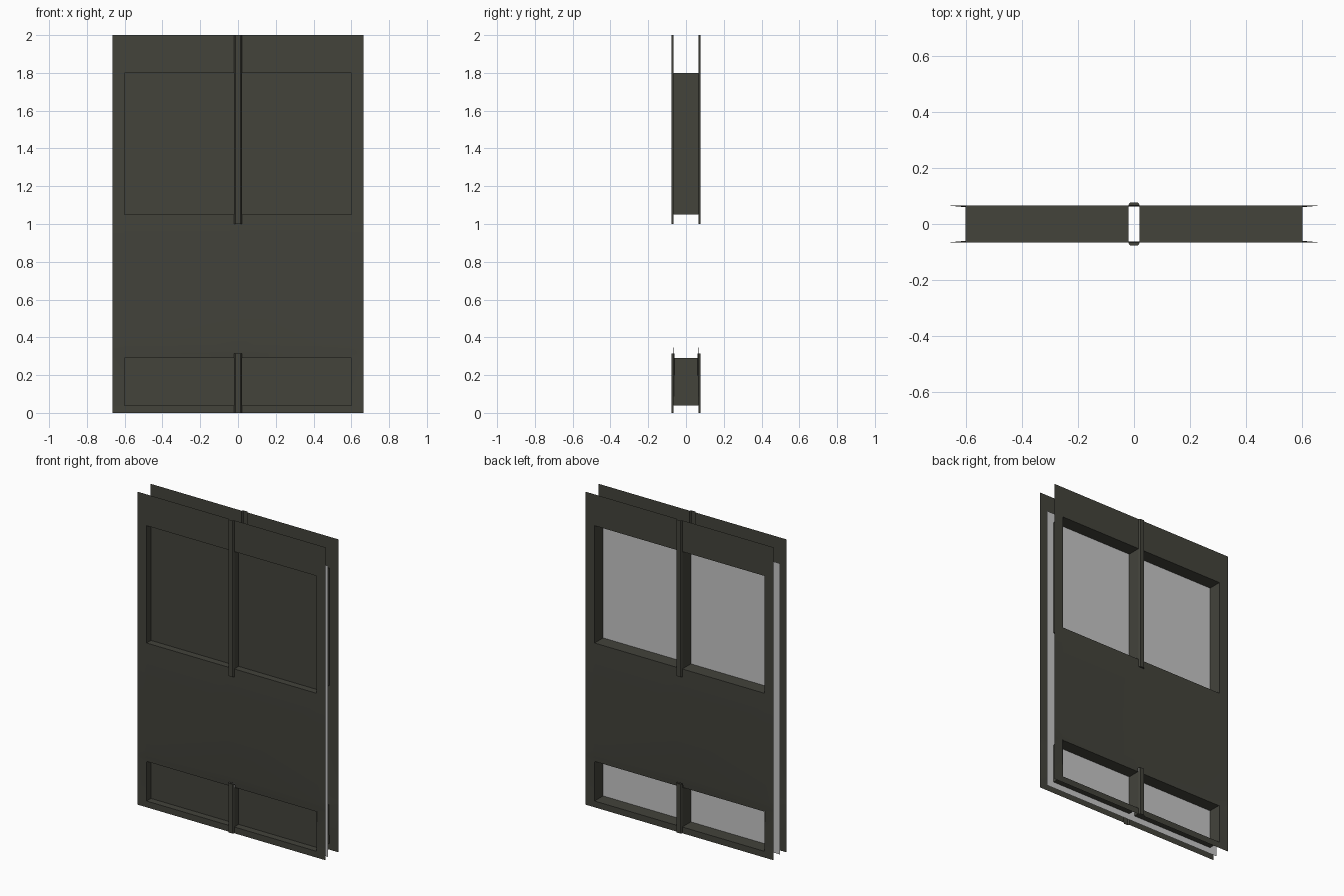
import bpy, bmesh

if "Cube" in bpy.data.objects:
    bpy.data.objects.remove(bpy.data.objects["Cube"])

W, D = 0.665, 0.066              # half width, half depth between skins
OX, MX = 0.60, 0.02              # opening outer edge, centre post half width
OPENINGS = [(0.04, 0.29), (1.05, 1.80)]
TRIMS = [(0.0, 0.315), (1.0, 2.0)]
PANE_Y = -0.02


def material(name, rgb):
    m = bpy.data.materials.new(name)
    m.diffuse_color = (*rgb, 1)
    m.use_nodes = True
    m.node_tree.nodes["Principled BSDF"].inputs["Base Color"].default_value = m.diffuse_color
    return m


DARK = material("dark olive grey", (0.056, 0.056, 0.044))
GREY = material("light grey", (0.57, 0.57, 0.57))


def finish(name, bm, mat, smooth=False):
    bmesh.ops.remove_doubles(bm, verts=bm.verts, dist=1e-5)
    me = bpy.data.meshes.new(name)
    bm.to_mesh(me)
    bm.free()
    me.materials.append(mat)
    ob = bpy.data.objects.new(name, me)
    bpy.context.collection.objects.link(ob)
    if smooth:
        bpy.ops.object.select_all(action='DESELECT')
        ob.select_set(True)
        bpy.context.view_layer.objects.active = ob
        bpy.ops.object.shade_smooth_by_angle(angle=0.5)
    return ob


def quad(bm, pts):
    return bm.faces.new([bm.verts.new(p) for p in pts])


# Thin outer skins with openings; slight inward lean over the low opening
def skin(name, s):
    bm = bmesh.new()
    xs = [-W, -OX, -MX, MX, OX, W]
    zs = [0, 0.04, 0.29, 0.315, 0.36, 1.0, 1.05, 1.8, 2.0]

    def point(x, z):
        lean = 0.0
        if abs(x) <= OX and 0.29 <= z <= 0.36:
            lean = 0.006 * (0.36 - z) / 0.07
        return (x, s * (D - lean), z)

    for x0, x1 in zip(xs, xs[1:]):
        for z0, z1 in zip(zs, zs[1:]):
            xm, zm = abs(x0 + x1) / 2, (z0 + z1) / 2
            if MX < xm < OX and any(a < zm < b for a, b in OPENINGS):
                continue
            if xm < MX and any(a < zm < b for a, b in TRIMS):
                continue
            pts = [point(x0, z0), point(x1, z0), point(x1, z1), point(x0, z1)]
            quad(bm, pts if s < 0 else pts[::-1])
    finish(name, bm, DARK, True)


# Raised centre strips with chamfered sides
def trim(name, s, z0, z1):
    bm = bmesh.new()
    prof = [(-MX, D), (-0.017, 0.073), (-0.013, 0.076),
            (0.013, 0.076), (0.017, 0.073), (MX, D)]
    for (xa, ya), (xb, yb) in zip(prof, prof[1:]):
        pts = [(xa, s * ya, z0), (xb, s * yb, z0), (xb, s * yb, z1), (xa, s * ya, z1)]
        quad(bm, pts if s < 0 else pts[::-1])
    # end cap on the end that stops on the panel
    z, up = (z1, True) if z0 == 0 else (z0, False)
    pts = [(x, s * y, z) for x, y in prof]
    quad(bm, pts if up == (s < 0) else pts[::-1])
    finish(name, bm, DARK)


for side, s in (("front", -1), ("back", 1)):
    skin(side + "_skin", s)
    for label, (z0, z1) in zip(("lower", "upper"), TRIMS):
        trim(f"{side}_{label}_trim", s, z0, z1)

# Opening linings and the dark panes seen from the front
for label, (z0, z1) in zip(("lower", "upper"), OPENINGS):
    for side, (x0, x1) in (("left", (-OX, -MX)), ("right", (MX, OX))):
        bm = bmesh.new()
        ring = [(x0, z0), (x1, z0), (x1, z1), (x0, z1)]
        for (xa, za), (xb, zb) in zip(ring, ring[1:] + ring[:1]):
            d = D - 0.006 if za == zb == 0.29 else D
            quad(bm, [(xa, -d, za), (xb, -d, zb), (xb, d, zb), (xa, d, za)])
        finish(f"{label}_{side}_lining", bm, DARK)
        bm = bmesh.new()
        quad(bm, [(x, PANE_Y - 0.002, z) for x, z in ring])
        finish(f"{label}_{side}_front_pane", bm, DARK)

# Grey backing sheet between the skins
bm = bmesh.new()
quad(bm, [(0.65, PANE_Y, 0), (-0.65, PANE_Y, 0), (-0.65, PANE_Y, 1.86), (0.65, PANE_Y, 1.86)])
finish("backing_sheet", bm, GREY)
